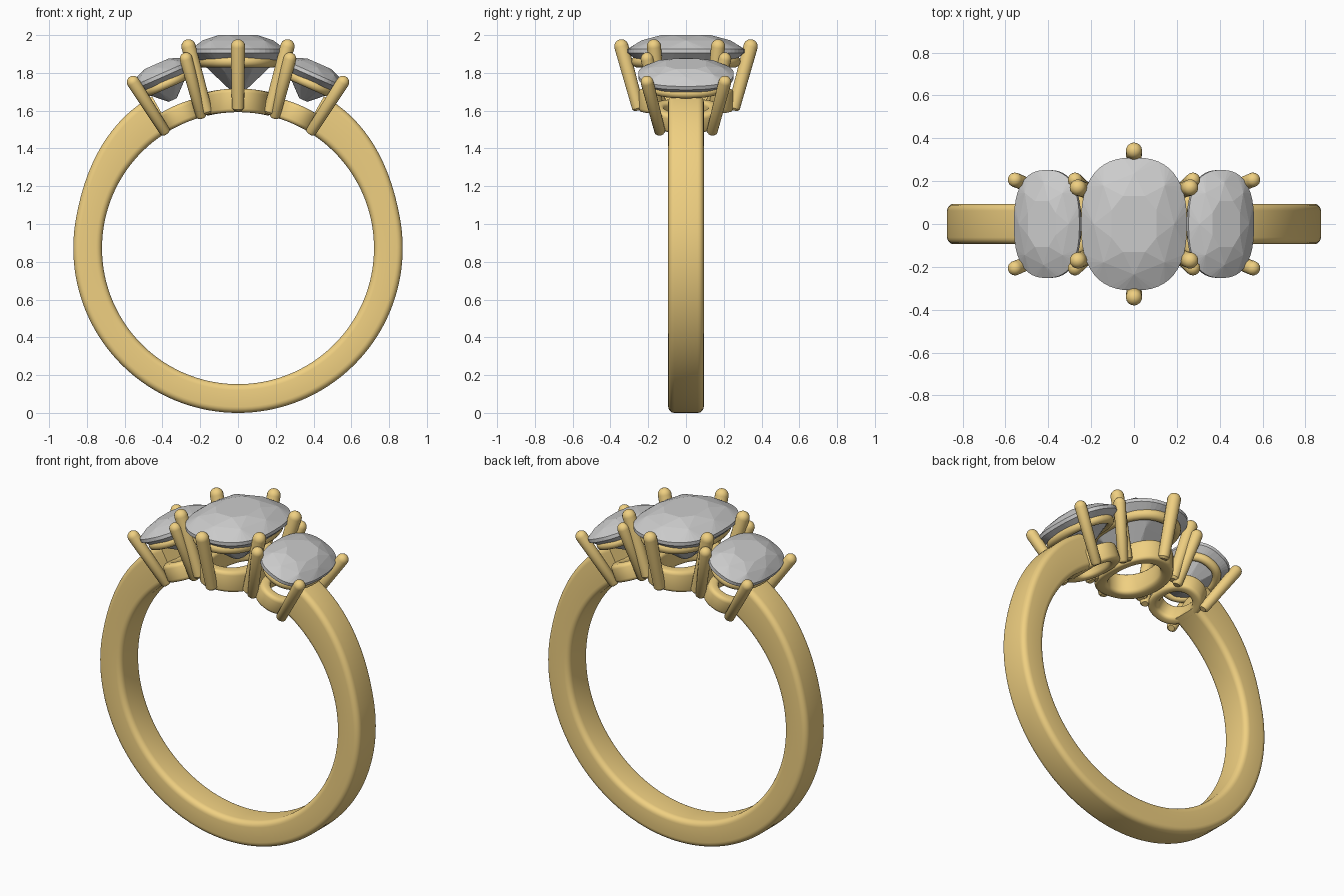
import bpy, bmesh, math
from mathutils import Vector, Matrix

if "Cube" in bpy.data.objects:
    bpy.data.objects.remove(bpy.data.objects["Cube"])

CZ = 0.872      # height of the finger hole centre
RIN = 0.72      # finger hole radius
TILT = math.radians(23.8)

gold = bpy.data.materials.new("gold")
gold.diffuse_color = (0.87, 0.63, 0.22, 1)
gold.use_nodes = True
gold.node_tree.nodes["Principled BSDF"].inputs["Base Color"].default_value = gold.diffuse_color


def finish(name, bm, angle, mat=None, smooth=True):
    bmesh.ops.recalc_face_normals(bm, faces=bm.faces[:])
    mesh = bpy.data.meshes.new(name)
    bm.to_mesh(mesh)
    bm.free()
    ob = bpy.data.objects.new(name, mesh)
    bpy.context.collection.objects.link(ob)
    # local z is the radial direction out of the finger hole
    ob.matrix_world = Matrix.Translation((0, 0, CZ)) @ Matrix.Rotation(angle, 4, 'Y')
    if mat:
        mesh.materials.append(mat)
    if smooth:
        bpy.ops.object.select_all(action='DESELECT')
        ob.select_set(True)
        bpy.context.view_layer.objects.active = ob
        bpy.ops.object.shade_smooth_by_angle(angle=math.radians(40))
    return ob


def loft(rings, closed):
    # skin a list of equal-length closed loops
    bm = bmesh.new()
    vs = [[bm.verts.new(p) for p in r] for r in rings]
    n, m = len(vs), len(vs[0])
    for i in range(n if closed else n - 1):
        a, b = vs[i], vs[(i + 1) % n]
        for j in range(m):
            k = (j + 1) % m
            bm.faces.new((a[j], a[k], b[k], b[j]))
    if not closed:
        bm.faces.new(vs[0])
        bm.faces.new(vs[-1])
    return bm


def cushion(a, b, t, p=2.5):
    c, s = math.cos(t), math.sin(t)
    return Vector((math.copysign(abs(c) ** (2 / p), c) * a,
                   math.copysign(abs(s) ** (2 / p), s) * b, 0))


def rounded_rect(hw, lo, hi, r, seg=5):
    pts = []
    for q, (cx, cy) in enumerate([(hw - r, hi - r), (r - hw, hi - r), (r - hw, lo + r), (hw - r, lo + r)]):
        for i in range(seg + 1):
            t = math.pi / 2 * (q + i / seg)
            pts.append((cx + r * math.cos(t), cy + r * math.sin(t)))
    return pts


def band():
    rings, start, n = [], math.radians(29.5), 120
    for i in range(n + 1):
        t = start + (2 * math.pi - 2 * start) * i / n
        d = math.degrees(min(t, 2 * math.pi - t))
        f = min(1, max(0, (80 - d) / 48))
        outer = 0.872 + 0.052 * f * f * (3 - 2 * f)
        rings.append([(r * math.sin(t), y, r * math.cos(t))
                      for y, r in rounded_rect(0.094, RIN, outer, 0.032)])
    finish("band", loft(rings, False), 0, gold)


def base_collar(name, angle, outer, inner, top):
    # wall whose lower edge follows the finger hole
    rings = []
    for i in range(64):
        t = 2 * math.pi * i / 64
        po, pi_ = cushion(*outer, t, 2.2), cushion(*inner, t, 2.2)
        mid, half = (po + pi_) / 2, (po - pi_).length / 2
        d = (po - pi_).normalized()
        ring = []
        for w, h in rounded_rect(half, 0, top - RIN, 0.02, 3):
            p = mid + d * w
            p.z = math.sqrt(RIN ** 2 - p.x ** 2) + h
            ring.append(p)
        rings.append(ring)
    finish(name, loft(rings, True), angle, gold)


def gallery_rail(name, angle, a, b, z, r):
    rings = []
    for i in range(64):
        t = 2 * math.pi * i / 64
        c = cushion(a, b, t, 2.3)
        d = c.normalized()
        rings.append([c + d * r * math.cos(u) + Vector((0, 0, z + r * math.sin(u)))
                      for u in [2 * math.pi * k / 14 for k in range(14)]])
    finish(name, loft(rings, True), angle, gold)


def prong(name, angle, base, tip, r):
    base, tip = Vector(base), Vector(tip)
    axis = (tip - base).normalized()
    e1 = axis.cross(Vector((0.3, 1, 0.2))).normalized()
    e2 = axis.cross(e1)
    prof = [(base, 0.55 * r), (base + axis * 0.012, 0.85 * r)]
    for k in range(7):
        u = math.pi / 2 * k / 6.3
        prof.append((tip + axis * r * math.sin(u), r * math.cos(u)))
    rings = [[c + (e1 * math.cos(v) + e2 * math.sin(v)) * q
              for v in [2 * math.pi * k / 16 for k in range(16)]] for c, q in prof]
    finish(name, loft(rings, False), angle, gold)


def gem(name, angle, a, b, z, crown, depth):
    # facets come from the hull of a few outline rows: scale, height, count, turn
    rows = [(0.45, crown, 8, 0.5), (0.76, crown * 0.66, 8, 0), (1, 0.008, 48, 0),
            (1, -0.012, 48, 0), (0.62, -depth * 0.52, 8, 0.5), (0.14, -depth, 8, 0)]
    bm = bmesh.new()
    for s, h, n, turn in rows:
        for i in range(n):
            p = cushion(a * s, b * s, 2 * math.pi * (i + turn) / n)
            bm.verts.new((p.x, p.y, z + h))
    res = bmesh.ops.convex_hull(bm, input=bm.verts[:])
    bmesh.ops.delete(bm, geom=[v for v in bm.verts if not v.link_faces], context='VERTS')
    finish(name, bm, angle, smooth=False)


band()

# centre setting
gem("centre_stone", 0, 0.247, 0.31, 1.046, 0.082, 0.215)
gallery_rail("centre_rail", 0, 0.185, 0.258, 0.988, 0.031)
base_collar("centre_collar", 0, (0.175, 0.25), (0.11, 0.175), 0.845)
for sy in (-1, 1):
    prong("centre_end_prong", 0, (0, sy * 0.25, 0.73), (0, sy * 0.342, 1.068), 0.038)
    for sx in (-1, 1):
        prong("centre_corner_prong", 0, (sx * 0.163, sy * 0.135, 0.71),
              (sx * 0.262, sy * 0.17, 1.068), 0.038)

# side settings, swung round the finger hole
for side, s in (("left", -1), ("right", 1)):
    ang = s * TILT
    gem(side + "_stone", ang, 0.167, 0.252, 1.002, 0.065, 0.145)
    gallery_rail(side + "_rail", ang, 0.125, 0.195, 0.95, 0.026)
    base_collar(side + "_collar", ang, (0.125, 0.18), (0.075, 0.115), 0.825)
    for sx in (-1, 1):
        for sy in (-1, 1):
            prong(side + "_prong", ang, (sx * 0.103, sy * 0.135, 0.708),
                  (sx * 0.153, sy * 0.206, 1.028), 0.034)
